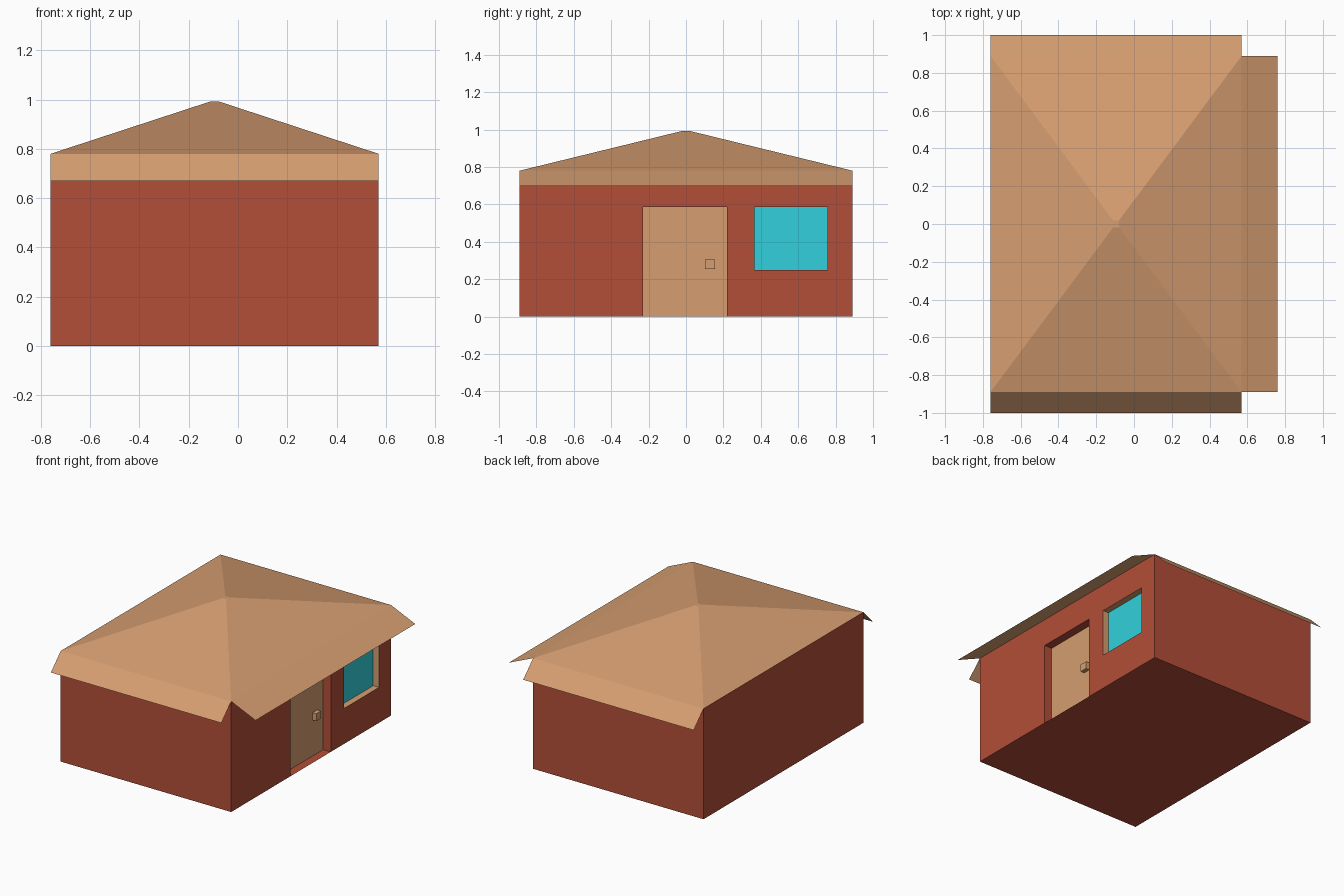
import bpy, bmesh
from mathutils import Vector

if "Cube" in bpy.data.objects:
    bpy.data.objects.remove(bpy.data.objects["Cube"])

X0, X1, Y, EAVE, TOP = -0.76, 0.57, 0.89, 0.78, 0.993


def srgb(h):
    c = [int(h[i:i + 2], 16) / 255 for i in (0, 2, 4)]
    return [v / 12.92 if v <= 0.04045 else ((v + 0.055) / 1.055) ** 2.4 for v in c] + [1]


def material(name, h):
    m = bpy.data.materials.new(name)
    m.diffuse_color = srgb(h)
    m.use_nodes = True
    m.node_tree.nodes["Principled BSDF"].inputs["Base Color"].default_value = m.diffuse_color
    return m


red = material("brick_red", "B34E38")
tan = material("tan_wood", "D69E71")
cyan = material("window_cyan", "32D0DC")


def finish(bm, name, *mats):
    me = bpy.data.meshes.new(name)
    bm.to_mesh(me)
    bm.free()
    ob = bpy.data.objects.new(name, me)
    bpy.context.collection.objects.link(ob)
    for m in mats:
        me.materials.append(m)
    return ob


def quad(bm, *pts):
    return bm.faces.new([bm.verts.new(p) for p in pts])


def sheet(name, mat, *pts):
    bm = bmesh.new()
    quad(bm, *pts)
    return finish(bm, name, mat)


# Walls and floor; the right wall is a grid of cells with door and window pushed in
bm = bmesh.new()
quad(bm, (X0, -Y, 0), (X1, -Y, 0), (X1, -Y, EAVE), (X0, -Y, EAVE))
quad(bm, (X1, Y, 0), (X0, Y, 0), (X0, Y, EAVE), (X1, Y, EAVE))
quad(bm, (X0, Y, 0), (X0, -Y, 0), (X0, -Y, EAVE), (X0, Y, EAVE))
quad(bm, (X0, -Y, 0), (X0, Y, 0), (X1, Y, 0), (X1, -Y, 0))
ys = [-Y, -0.23, 0.22, 0.365, 0.757, Y]
zs = [0, 0.25, 0.586, EAVE]
door_cells, window_cells = [], []
grid = [[bm.verts.new((X1, y, z)) for z in zs] for y in ys]
for i in range(5):
    for j in range(3):
        f = bm.faces.new([grid[i][j], grid[i + 1][j], grid[i + 1][j + 1], grid[i][j + 1]])
        if i == 1 and j < 2:
            door_cells.append(f)
        elif i == 3 and j == 1:
            window_cells.append(f)


def recess(cells, depth, face_mat, side_mat):
    """Push cells inward, colouring the back and the reveals."""
    old = set(bm.faces)
    geom = bmesh.ops.extrude_face_region(bm, geom=cells)["geom"]
    bmesh.ops.translate(bm, vec=Vector((-depth, 0, 0)),
                        verts=[g for g in geom if isinstance(g, bmesh.types.BMVert)])
    back = {g for g in geom if isinstance(g, bmesh.types.BMFace)}
    for f in set(bm.faces) - old:
        f.material_index = face_mat if f in back else side_mat
    bmesh.ops.delete(bm, geom=[f for f in cells if f.is_valid and f not in back], context='FACES_ONLY')


recess(door_cells, 0.06, 1, 0)
recess(window_cells, 0.045, 2, 1)
bmesh.ops.remove_doubles(bm, verts=bm.verts, dist=1e-5)
finish(bm, "house_walls", red, tan, cyan)

# Hipped roof with a tiny flat top
bm = bmesh.new()
xa, xb, yt = -0.11, -0.08, 0.018
low = [bm.verts.new(p) for p in ((X0, -Y, EAVE), (X1, -Y, EAVE), (X1, Y, EAVE), (X0, Y, EAVE))]
top = [bm.verts.new(p) for p in ((xa, -yt, TOP), (xb, -yt, TOP), (xb, yt, TOP), (xa, yt, TOP))]
for i in range(4):
    k = (i + 1) % 4
    bm.faces.new((low[i], low[k], top[k], top[i]))
bm.faces.new(top)
finish(bm, "roof", tan)

# Thin eaves on front, back and right
sheet("front_eave", tan, (X0, -1, 0.67), (X1, -1, 0.67), (X1, -Y, EAVE), (X0, -Y, EAVE))
sheet("back_eave", tan, (X1, 1, 0.67), (X0, 1, 0.67), (X0, Y, EAVE), (X1, Y, EAVE))
sheet("right_eave", tan, (0.76, -Y, 0.697), (0.76, Y, 0.697), (X1, Y, EAVE), (X1, -Y, EAVE))

# Door handle
bm = bmesh.new()
bmesh.ops.create_cube(bm, size=1)
bmesh.ops.scale(bm, vec=(0.03, 0.054, 0.052), verts=bm.verts)
bmesh.ops.translate(bm, vec=(X1 - 0.045, 0.128, 0.28), verts=bm.verts)
finish(bm, "door_handle", tan)
